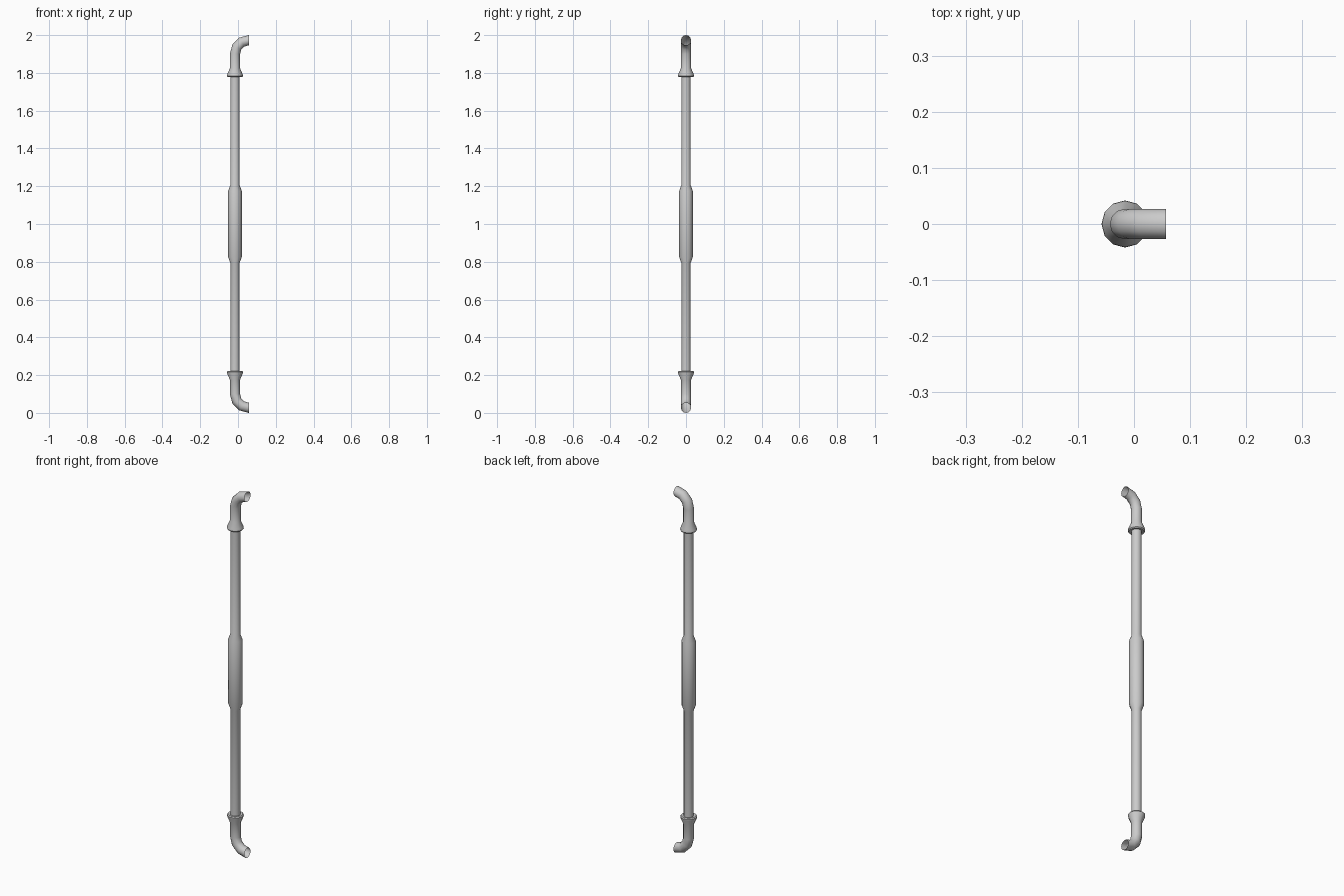
import bpy, bmesh, math
from mathutils import Vector

if "Cube" in bpy.data.objects:
    bpy.data.objects.remove(bpy.data.objects["Cube"])

SIDES = 12
AXIS_X = -0.016      # centre line of the bar
PIPE_R = 0.027
BEND_R = 0.073


def tube(name, stations):
    """Sweep rings along the xz plane; each station = (x, z, tilt, radius)."""
    bm = bmesh.new()
    rings = []
    for x, z, tilt, r in stations:
        u = Vector((math.cos(tilt), 0, math.sin(tilt)))
        v = Vector((0, 1, 0))
        ring = []
        for i in range(SIDES):
            a = 2 * math.pi * i / SIDES
            ring.append(bm.verts.new(Vector((x, 0, z)) + r * (math.cos(a) * u + math.sin(a) * v)))
        rings.append(ring)
    for a, b in zip(rings, rings[1:]):
        for i in range(SIDES):
            j = (i + 1) % SIDES
            bm.faces.new((a[i], a[j], b[j], b[i]))
    bmesh.ops.recalc_face_normals(bm, faces=bm.faces)
    mesh = bpy.data.meshes.new(name)
    bm.to_mesh(mesh)
    bm.free()
    obj = bpy.data.objects.new(name, mesh)
    bpy.context.collection.objects.link(obj)
    bpy.ops.object.select_all(action='DESELECT')
    obj.select_set(True)
    bpy.context.view_layer.objects.active = obj
    bpy.ops.object.shade_smooth_by_angle(angle=math.radians(40))
    return obj


# Straight bar with the thicker grip sleeve in the middle
bar = [(0.22, 0.025), (0.795, 0.025), (0.825, 0.036),
       (1.175, 0.036), (1.205, 0.025), (1.78, 0.025)]
tube("bar_with_grip", [(AXIS_X, z, 0, r) for z, r in bar])

# Curved end brackets: open bent pipe flaring into a collar
bend_x, bend_z = AXIS_X + BEND_R, PIPE_R + BEND_R
collar = [(0.22, 0.024), (0.222, 0.038), (0.217, 0.042), (0.208, 0.041), (0.175, PIPE_R)]
lower = [(AXIS_X, z, 0, r) for z, r in collar]
for step in range(4):
    t = math.radians(30 * step)
    lower.append((bend_x - BEND_R * math.cos(t), bend_z - BEND_R * math.sin(t), t, PIPE_R))
tube("lower_bracket", lower)
tube("upper_bracket", [(x, 2 - z, -t, r) for x, z, t, r in lower])
